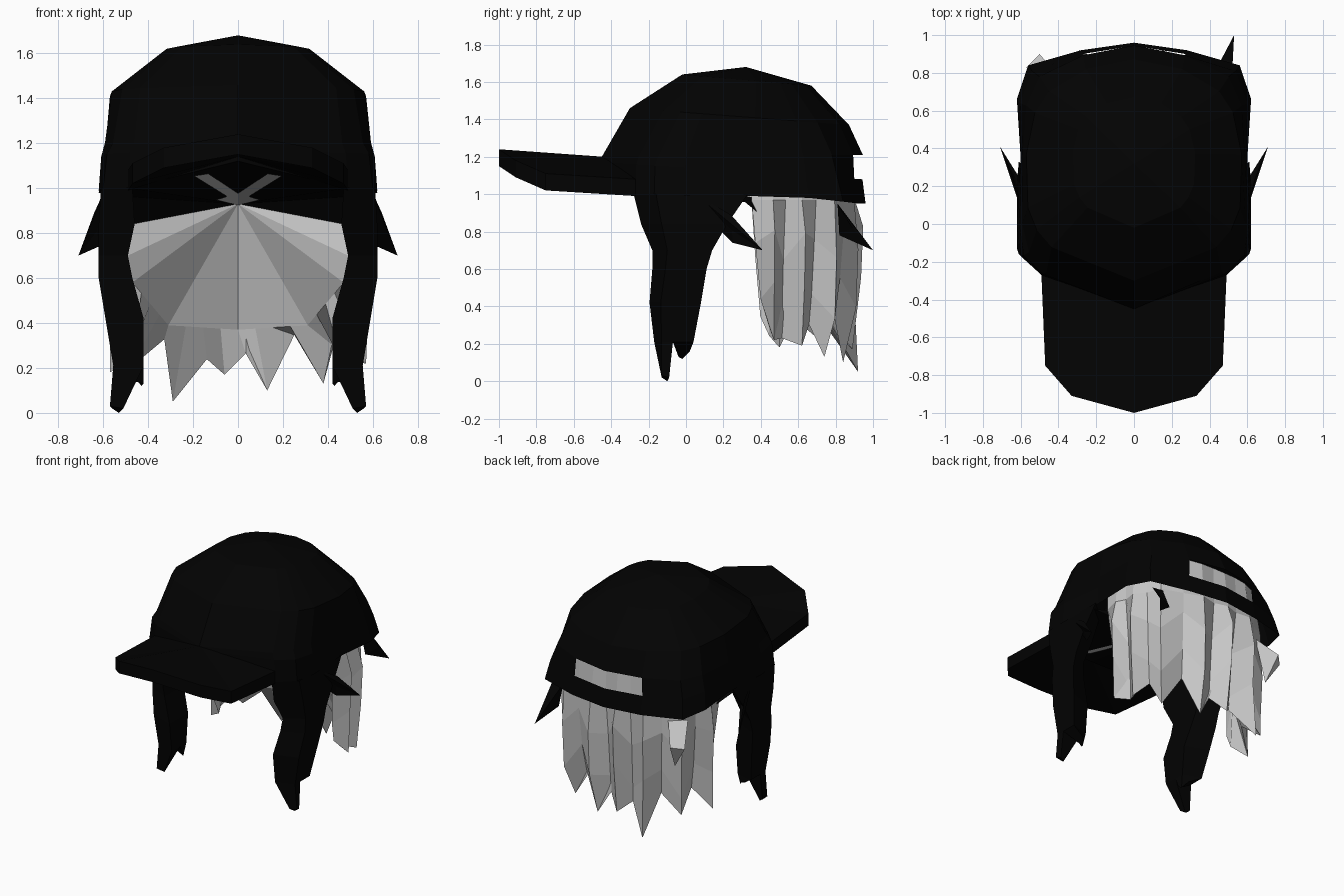
import bpy
import bmesh
from math import atan2, cos, sin, pi, hypot
from mathutils import Vector

cube = bpy.data.objects.get("Cube")
if cube:
    bpy.data.objects.remove(cube, do_unlink=True)


def material(name, value):
    mat = bpy.data.materials.new(name)
    mat.use_nodes = True
    colour = (value, value, value, 1)
    mat.diffuse_color = colour
    shader = next(n for n in mat.node_tree.nodes if n.type == 'BSDF_PRINCIPLED')
    shader.inputs["Base Color"].default_value = colour
    shader.inputs["Roughness"].default_value = 0.9
    return mat


black = material("black_cloth", 0.0008)
gray = material("gray_hair", 0.57)


def build(name, verts, faces, mat):
    """Flat shaded mesh object with welded points and tidy normals."""
    mesh = bpy.data.meshes.new(name)
    mesh.from_pydata([tuple(v) for v in verts], [], faces)
    bm = bmesh.new()
    bm.from_mesh(mesh)
    bmesh.ops.remove_doubles(bm, verts=bm.verts, dist=0.0005)
    bmesh.ops.recalc_face_normals(bm, faces=bm.faces)
    bm.to_mesh(mesh)
    bm.free()
    mesh.materials.append(mat)
    obj = bpy.data.objects.new(name, mesh)
    bpy.context.scene.collection.objects.link(obj)
    return obj


def bridge(rings, closed=True):
    """Quads between consecutive rings of equal length."""
    n = len(rings[0])
    faces = []
    for r in range(len(rings) - 1):
        for i in range(n if closed else n - 1):
            j = (i + 1) % n
            faces.append((r * n + i, r * n + j, (r + 1) * n + j, (r + 1) * n + i))
    return [v for ring in rings for v in ring], faces


def mirrored(half):
    """Close a half outline that starts and ends on the middle plane."""
    return half + [(-x, y, z) for x, y, z in half[-2:0:-1]]


def flip(points, side):
    return [(side * x, y, z) for x, y, z in points]


def spike(name, base, tip, mat):
    n = len(base)
    faces = [(i, (i + 1) % n, n) for i in range(n)] + [tuple(range(n))]
    build(name, base + [tip], faces, mat)


# Cap crown: one plan outline, scaled and rounded for each ring
plan = [(0, -.45), (.49, -.27), (.6, -.17), (.62, 0), (.6, .35),
        (.62, .66), (.56, .84), (.28, .92), (0, .96)]
rim_z = [1.12, 1, 1, .99, .99, .98, .96, .95, .95]


def crown_ring(width, front, back, z_front, z_back, roundness):
    half = []
    for x, y in plan:
        u, v = x / .62, (y - .25) / .7
        k = 1 + roundness * min(0, 1 / hypot(u, v) - 1)
        t = (v * k + 1) / 2
        half.append((x * k * width, front + t * (back - front),
                     z_front + t * (z_back - z_front)))
    return mirrored(half)


rings = [mirrored([(x, y, z) for (x, y), z in zip(plan, rim_z)]),
         crown_ring(.99, -.45, .935, 1.17, 1.08, .15),
         crown_ring(.98, -.45, .94, 1.2, 1.21, .45),
         crown_ring(.95, -.3, .87, 1.46, 1.37, .8),
         crown_ring(.54, -.02, .67, 1.64, 1.58, .9)]
verts, faces = bridge(rings)
count = len(rings[0])
middle = len(plan) - 1
# Leave the strap opening at the back
opening = [count + middle - 1, count + middle]
faces = [f for f in faces if f[0] not in opening]
top = len(verts)
last = top - count
verts.append((0, .32, 1.68))
faces += [(last + i, last + (i + 1) % count, top) for i in range(count)]
build("cap_crown", verts, faces, black)

# Peak
upper = mirrored([(0, -.44, 1.2), (.49, -.27, 1.08), (.47, -.75, 1.11),
                  (.33, -.91, 1.18), (0, -1, 1.24)])
lower = [(x, y, z - (.06 if y > -.5 and x == 0 else .09)) for x, y, z in upper]
verts, faces = bridge([upper, lower])
n = len(upper)
for start in (0, n):
    faces += [(start, start + i, start + i + 1) for i in range(1, n - 1)]
build("cap_peak", verts, faces, black)

# Lining under the crown
crest = (0, .68, .93)
lining = mirrored([(0, -.45, 1.12), (.49, -.27, 1), (.6, 0, .99),
                   (.6, .3, .97), (.47, .46, .84), crest])
back = lining.index(crest)
faces = [(back, i, (i + 1) % len(lining)) for i in range(len(lining))
         if back not in (i, (i + 1) % len(lining))]
build("cap_lining", lining, faces, black)

# Crossed pale strips on the lining
B, F = Vector(crest), Vector(lining[0])
strip = [(0, 0), (.05, .2), (.17, .1), (.54, .4), (.64, .27), (.28, 0)]
for side, label in ((1, "left"), (-1, "right")):
    S = Vector(flip([lining[1]], side)[0])
    pts = [B + u * (F - B) + v * (S - B) - Vector((0, 0, .006)) for u, v in strip]
    build(f"{label}_strip", pts, [tuple(range(len(pts)))], gray)

# Side locks: inner x, outer x, front y, back y, z, slant across
sections = [(.47, .61, -.28, .33, 1, .12), (.46, .62, -.24, .22, .84, .11),
            (.49, .62, -.18, .14, .7, .08), (.47, .62, -.18, .11, .6, .07),
            (.42, .59, -.195, .08, .42, .06), (.42, .555, -.17, .04, .21, .04)]
for side, label in ((1, "left"), (-1, "right")):
    loops = [flip([(a, f, z), (b, f + s, z), (b, r, z), (a, r - s, z)], side)
             for a, b, f, r, z, s in sections]
    verts, faces = bridge(loops)
    build(f"{label}_side_lock", verts, faces, black)
    a, b, f, r, z, s = sections[-1]
    cut = -.07
    # Each forked tip narrows from one half of the last section
    halves = (
        ("front", [(a, f, z), (b, f + s, z), (b, cut, z), (a, cut, z)],
         [(.51, -.13, .02), (.57, -.13, .03), (.56, -.09, .02), (.53, -.1, 0)]),
        ("rear", [(a, cut, z), (b, cut, z), (b, r, z), (a, r - s, z)],
         [(.42, -.04, .13), (.46, -.03, .14), (.46, .02, .16), (.43, -.02, .12)]))
    for part, base, ends in halves:
        verts, faces = bridge([flip(base, side), flip(ends, side)])
        build(f"{label}_side_lock_{part}_tip", verts, faces + [(4, 5, 6, 7)], black)
    # Flicked lock beside the ear
    base = [(.59, .05, 1), (.64, .24, .89), (.62, .25, .74), (.56, .17, .82)]
    spike(f"{label}_ear_lock", flip(base, side), (side * .71, .41, .7), black)

# Flicked locks at the back corners
spike("left_back_lock", [(.43, .81, .95), (.52, .81, .94), (.52, .89, .82), (.46, .82, .78)],
      (.53, 1, .7), black)
spike("right_back_lock", [(-.4, .78, .9), (-.52, .72, .9), (-.57, .83, .74), (-.5, .9, .76)],
      (-.47, .8, .58), gray)


# Back hair: alternating tips and valleys around a rounded plan
def hull(angle, radius, z):
    c, s = cos(angle), sin(angle)
    k = radius / (abs(c) ** 3 + abs(s) ** 3) ** (1 / 3)
    return (.57 * k * c, .35 + .57 * k * s, z)


tips = [(.57, .47, .22), (.53, .62, .19), (.38, .74, .13), (.13, .84, .1),
        (-.06, .89, .17), (-.29, .92, .05), (-.48, .74, .2), (-.57, .5, .18)]
tip_angles = [atan2((y - .35) / .57, x / .57) for x, y, z in tips]
valleys = [0] + [(p + q) / 2 for p, q in zip(tip_angles, tip_angles[1:])] + [pi]
columns = []
for i, angle in enumerate(valleys):
    columns.append((angle, None))
    if i < len(tips):
        columns.append((tip_angles[i], tips[i]))

# Lower edge of the inner hollow, followed from left to right
hollow = [Vector(p) for p in ((.47, .45, .58), (.31, .68, .39), (0, .83, .37),
                              (-.31, .68, .39), (-.47, .45, .58))]
n = len(columns)
layers = [[] for _ in range(6)]
for i, (angle, tip) in enumerate(columns):
    ridge = tip is not None
    wobble = .03 * sin(i * 2.3)
    # The front edges sweep backwards as they fall
    lean = (1 if i == 0 else -1) if i in (0, n - 1) else 0
    layers[0].append(hull(angle, .91, 1.24))
    layers[1].append(hull(angle, .97 if ridge else .92, .97))
    layers[2].append(hull(angle + .04 * lean, (1.02 if ridge else .89) + wobble, .74 + 3 * wobble))
    layers[3].append(hull(angle + .1 * lean, (1 if ridge else .85) + wobble, .44 + 4 * wobble))
    layers[4].append(tip if ridge else hull(angle + .2 * lean, .82, .29 + 2 * wobble))
    step, part = divmod(i * 4 / (n - 1), 1)
    step = int(step)
    layers[5].append(hollow[step].lerp(hollow[min(step + 1, 4)], part))
verts, faces = bridge(layers, closed=False)
apex = len(verts)
verts.append(crest)
inner = 5 * n
faces += [(inner + i, inner + i + 1, apex) for i in range(n - 1)]
# Inner cheeks and front edges of the hair shell
for edge, side in ((0, 1), (n - 1, -1)):
    low = inner + edge
    mid, high = len(verts), len(verts) + 1
    verts += flip([(.49, .42, .7), (.47, .46, .84)], side)
    faces += [(apex, low, mid), (apex, mid, high),
              (n + edge, 2 * n + edge, mid, high),
              (2 * n + edge, 3 * n + edge, low, mid),
              (3 * n + edge, 4 * n + edge, low)]
build("back_hair", verts, faces, gray)
